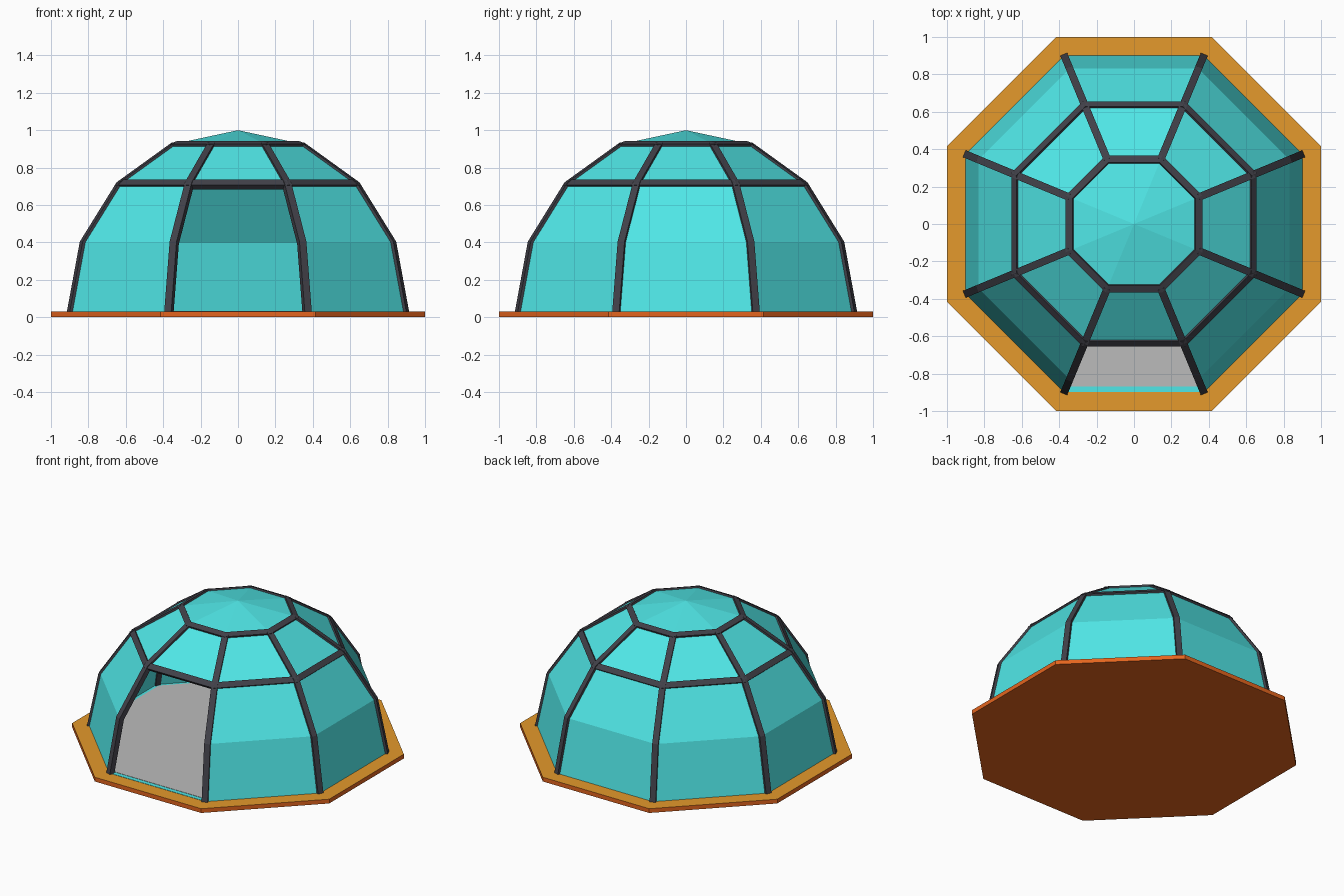
import bpy, bmesh, math
from math import sin, cos, radians

if "Cube" in bpy.data.objects:
    bpy.data.objects.remove(bpy.data.objects["Cube"])

N = 8
C8 = cos(math.pi / N)              # apothem / corner radius
BASE_Z = 0.03
R, H = 0.974, 0.97                 # dome corner radius and height
ANGLES = [radians(a) for a in (0, 22.5, 45, 67.5)]
PROFILE = [(R * cos(a), BASE_Z + H * sin(a)) for a in ANGLES]
BAR_W, BAR_OUT, BAR_IN = 0.04, 0.008, 0.027


def material(name, rgb):
    m = bpy.data.materials.new(name)
    m.diffuse_color = (*rgb, 1)
    m.use_nodes = True
    m.node_tree.nodes["Principled BSDF"].inputs["Base Color"].default_value = m.diffuse_color
    return m


TEAL = material("teal_glass", (0.08, 0.80, 0.80))
DARK = material("dark_frame", (0.053, 0.052, 0.066))
ORANGE = material("orange_deck", (0.78, 0.32, 0.025))
RUST = material("rust_edge", (0.78, 0.13, 0.013))
GREY = material("grey_floor", (0.50, 0.50, 0.50))


def finish(name, bm, *mats):
    bmesh.ops.recalc_face_normals(bm, faces=bm.faces)
    me = bpy.data.meshes.new(name)
    bm.to_mesh(me)
    bm.free()
    for m in mats:
        me.materials.append(m)
    ob = bpy.data.objects.new(name, me)
    bpy.context.collection.objects.link(ob)
    return ob


def corner(k):
    """Direction of octagon corner k; side 0 faces the front."""
    a = radians(-112.5 + 45 * k)
    return cos(a), sin(a)


def octagon_ring(bm, r, z):
    return [bm.verts.new((r * corner(k)[0], r * corner(k)[1], z)) for k in range(N)]


def octagon_plate(name, apothem, z0, z1, *mats):
    bm = bmesh.new()
    lo = octagon_ring(bm, apothem / C8, z0)
    hi = octagon_ring(bm, apothem / C8, z1)
    bm.faces.new(lo[::-1])
    top = bm.faces.new(hi)
    for k in range(N):
        j = (k + 1) % N
        bm.faces.new((lo[k], lo[j], hi[j], hi[k]))
    if len(mats) > 1:
        top.material_index = 1
    return finish(name, bm, *mats)


# Deck: rust sides and underside, orange top
octagon_plate("deck", 1.0, 0, BASE_Z, RUST, ORANGE)
# Sill and floor inside
octagon_plate("sill", 0.898, BASE_Z, 0.032, TEAL)
octagon_plate("floor", 0.868, BASE_Z, 0.034, GREY)

# Glass dome with the two lower front panels left open
bm = bmesh.new()
rings = [octagon_ring(bm, r, z) for r, z in PROFILE]
apex = bm.verts.new((0, 0, BASE_Z + H))
for i in range(3):
    for k in range(N):
        if k == 0 and i < 2:
            continue
        j = (k + 1) % N
        bm.faces.new((rings[i][k], rings[i][j], rings[i + 1][j], rings[i + 1][k]))
for k in range(N):
    bm.faces.new((rings[3][k], rings[3][(k + 1) % N], apex))
dome = finish("glass_dome", bm, TEAL)
solid = dome.modifiers.new("thickness", 'SOLIDIFY')
solid.thickness = 0.01
solid.offset = -1

# Ribs: rectangular bars following the dome corners
bm = bmesh.new()
for k in range(N):
    cx, cy = corner(k)
    loops = []
    for (r, z), a in zip(PROFILE, ANGLES):
        loop = []
        for off, side in ((BAR_OUT, -1), (BAR_OUT, 1), (-BAR_IN, 1), (-BAR_IN, -1)):
            rr, s = r + off * cos(a), side * BAR_W / 2
            loop.append(bm.verts.new((rr * cx - s * cy, rr * cy + s * cx, z + off * sin(a))))
        loops.append(loop)
    for A, B in zip(loops, loops[1:]):
        for i in range(4):
            j = (i + 1) % 4
            bm.faces.new((A[i], A[j], B[j], B[i]))
    bm.faces.new(loops[0][::-1])
    bm.faces.new(loops[-1])
finish("ribs", bm, DARK)

# Two horizontal frame rings, tilted to follow the dome
for name, i in (("middle_ring", 2), ("top_ring", 3)):
    (r, z), a = PROFILE[i], ANGLES[i]
    bm = bmesh.new()
    loops = []
    for off, t in ((BAR_OUT, -1), (BAR_OUT, 1), (-BAR_IN, 1), (-BAR_IN, -1)):
        s = t * BAR_W / 2
        apo = r * C8 + off * cos(a) - s * sin(a)
        loops.append(octagon_ring(bm, apo / C8, z + off * sin(a) + s * cos(a)))
    for q in range(4):
        A, B = loops[q], loops[(q + 1) % 4]
        for k in range(N):
            j = (k + 1) % N
            bm.faces.new((A[k], A[j], B[j], B[k]))
    finish(name, bm, DARK)
